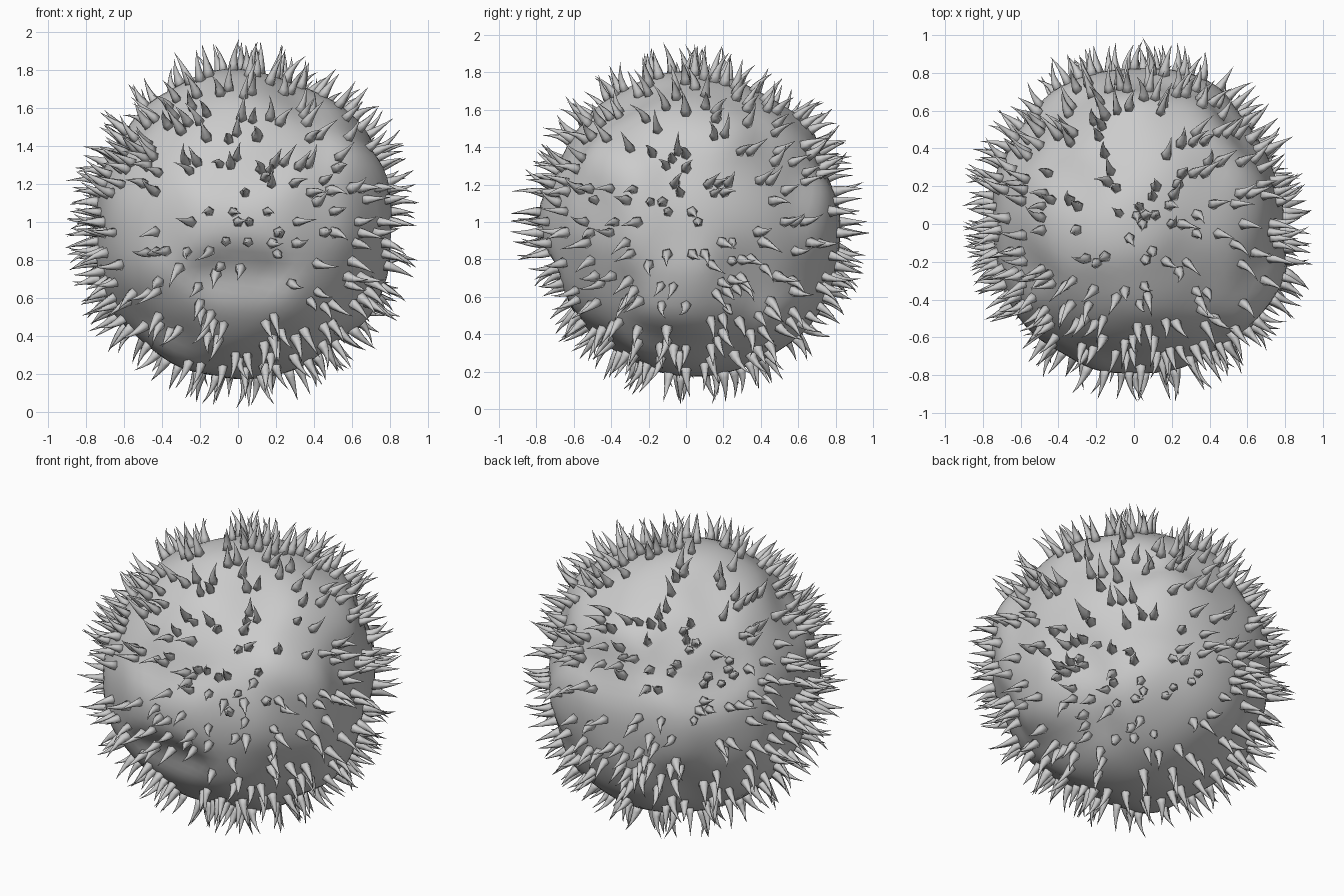
import bpy, bmesh, math, random
from mathutils import Vector

if "Cube" in bpy.data.objects:
    bpy.data.objects.remove(bpy.data.objects["Cube"])

random.seed(11)

# Body outline radii every 20 degrees, for six viewing planes
FRONT = [.80, .79, .83, .77, .79, .81, .78, .76, .76, .74, .78, .81, .83, .81, .83, .85, .88, .84]
SIDE = [.81, .79, .85, .80, .81, .81, .80, .76, .74, .78, .71, .77, .79, .82, .84, .86, .87, .85]
TOP = [.79, .79, .82, .86, .85, .83, .83, .80, .78, .75, .75, .81, .78, .81, .81, .80, .86, .86]
FRONT_RIGHT = [.77, .77, .84, .81, .77, .75, .79, .73, .77, .77, .81, .79, .77, .76, .83, .77, .82, .76]
BACK_LEFT = [.78, .77, .76, .77, .76, .75, .83, .85, .79, .81, .81, .86, .85, .82, .82, .82, .78, .78]
BACK_RIGHT = [.77, .73, .76, .79, .82, .80, .81, .81, .88, .79, .80, .81, .78, .81, .85, .77, .84, .80]


def plane_axes(azimuth, elevation):
    """Right and up axes of a view; azimuth 0 is the front, 90 the right."""
    a, e = math.radians(azimuth), math.radians(elevation)
    right = Vector((math.cos(a), math.sin(a), 0))
    up = Vector((-math.sin(e) * math.sin(a), math.sin(e) * math.cos(a), math.cos(e)))
    return right, up


samples = []
for radii, az, el in ((FRONT, 0, 0), (SIDE, 90, 0), (TOP, 0, 90), (FRONT_RIGHT, 35, 25),
                      (BACK_LEFT, 215, 25), (BACK_RIGHT, 145, -25)):
    right, up = plane_axes(az, el)
    for i, r in enumerate(radii):
        t = math.radians(20 * i)
        samples.append((right * math.cos(t) + up * math.sin(t), r))


def body_radius(d):
    """Blend the outline radii smoothly over the sphere."""
    total, weight = .04 * .78, .04
    for p, r in samples:
        w = math.exp(50 * (d.dot(p) - 1))
        total += w * r
        weight += w
    return total / weight


def make_object(name, bm):
    for f in bm.faces:
        f.smooth = True
    mesh = bpy.data.meshes.new(name)
    bm.to_mesh(mesh)
    bm.free()
    ob = bpy.data.objects.new(name, mesh)
    ob.location.z = 1
    bpy.context.collection.objects.link(ob)
    return ob


# Lumpy round body
bm = bmesh.new()
bmesh.ops.create_icosphere(bm, subdivisions=5, radius=1)
for v in bm.verts:
    d = v.co.normalized()
    v.co = d * body_radius(d)
bm.normal_update()
body_points = [(v.co.copy(), v.normal.copy()) for v in bm.verts]
make_object("lumpy_body", bm)


# Broad-based spike whose tip curls to one side
def add_spike(bm, base, axis, length, radius, bend, sides=5):
    u = bend.normalized()
    w = axis.cross(u)
    rings = []
    for t, k in ((-.1, 1.05), (.2, .78), (.45, .5), (.72, .24)):
        centre = base + axis * length * t + bend * max(t, 0) ** 2
        ring = []
        for j in range(sides):
            a = math.tau * j / sides
            ring.append(bm.verts.new(centre + (u * math.cos(a) + w * math.sin(a)) * radius * k))
        rings.append(ring)
    tip = bm.verts.new(base + axis * length + bend)
    for lo, hi in zip(rings, rings[1:]):
        for j in range(sides):
            n = (j + 1) % sides
            bm.faces.new((lo[j], lo[n], hi[n], hi[j]))
    for j in range(sides):
        bm.faces.new((rings[-1][j], rings[-1][(j + 1) % sides], tip))
    bm.faces.new(rings[0][::-1])


# Randomly scattered spikes over the whole body
bm = bmesh.new()
placed = []
while len(placed) < 540:
    p, n = random.choice(body_points)
    if any((p - q).length < .035 for q in placed):
        continue
    placed.append(p)
    axis = (p.normalized() * .6 + n * .4).normalized()
    side = Vector([random.gauss(0, 1) for _ in range(3)])
    side = (side - axis * side.dot(axis)).normalized()
    length = min(random.uniform(.13, .175), .99 - p.length)
    add_spike(bm, p, axis, length, random.uniform(.026, .034),
              side * random.uniform(.02, .06))
bm.verts.ensure_lookup_table()

# Keep the tips inside the two-unit box
for v in bm.verts:
    v.co = Vector([max(-.99, min(.99, c)) for c in v.co])
make_object("spikes", bm)
